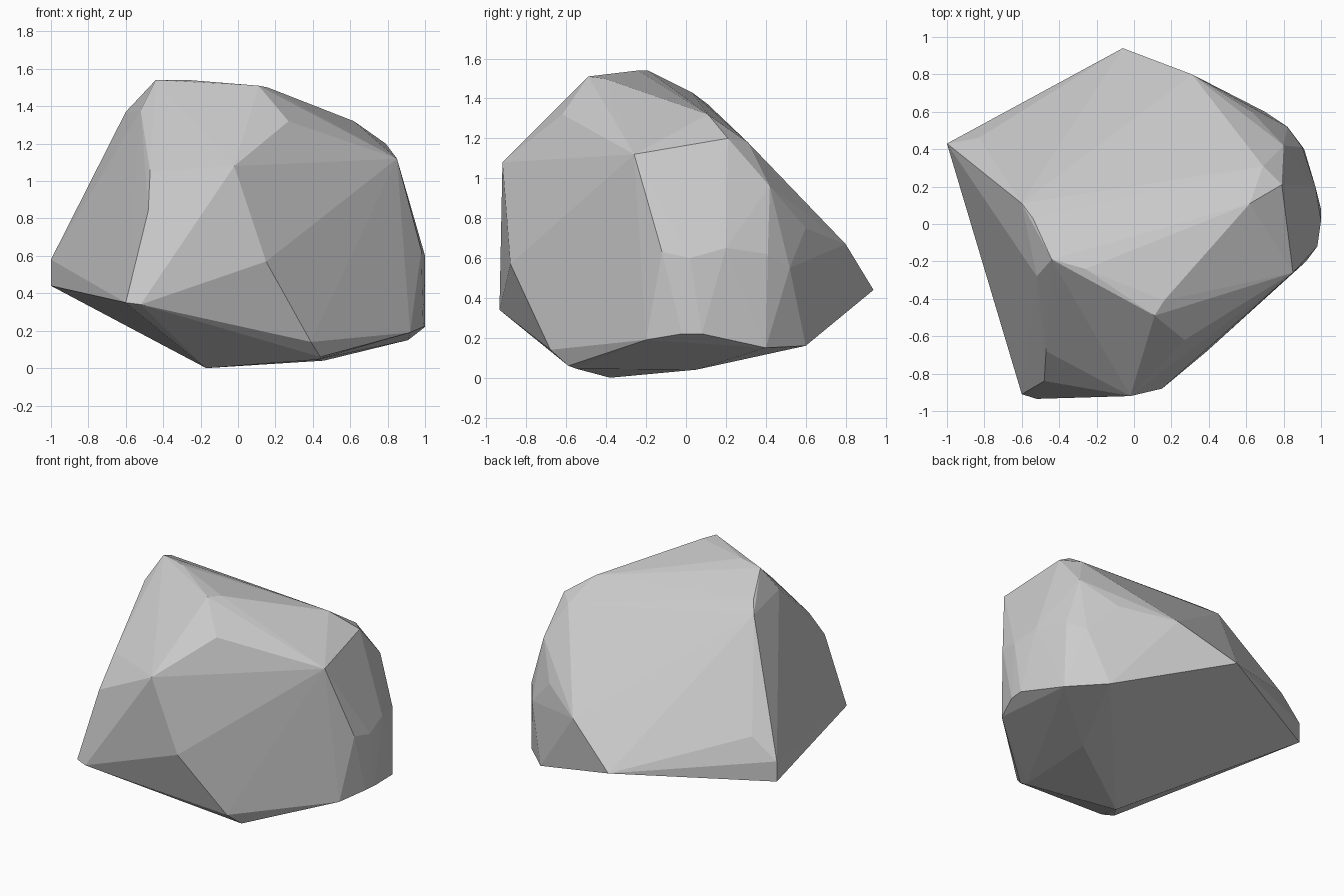
import bpy, bmesh

# Corner points of the boulder, grouped by region
underside = [(-0.17, -0.38, 0), (0.46, 0.05, 0.04), (0.42, -0.55, 0.045), (0.44, -0.59, 0.06),
             (0.39, -0.68, 0.14), (0.7, 0.6, 0.16), (0.91, 0.4, 0.15)]
left_and_back = [(-1, 0.43, 0.44), (-1, 0.43, 0.58), (-0.83, 0.46, 0.72),
                 (-0.06, 0.94, 0.44), (0.31, 0.8, 0.67), (0.63, 0.6, 0.75)]
front = [(-0.6, -0.91, 0.35), (-0.52, -0.935, 0.34), (-0.48, -0.84, 0.84), (-0.47, -0.68, 1.05),
         (-0.02, -0.92, 1.08), (0.15, -0.88, 0.57)]
crown = [(-0.52, -0.28, 1.38), (-0.44, -0.19, 1.54), (-0.26, -0.24, 1.54), (0.11, -0.49, 1.51),
         (0.16, -0.41, 1.5), (0.27, -0.62, 1.32), (-0.54, 0.03, 1.43), (-0.6, 0.11, 1.37),
         (0.62, 0.11, 1.32), (0.77, 0.13, 1.2), (0.79, 0.21, 1.2), (0.69, 0.31, 1.18),
         (0.85, -0.26, 1.12)]
right = [(0.8, 0.42, 0.96), (0.82, 0.52, 0.55), (0.9, 0.41, 0.62), (0.97, 0.2, 0.65),
         (1, 0.02, 0.6), (0.98, -0.12, 0.63), (0.92, -0.2, 0.19), (0.99, -0.02, 0.22),
         (1, 0.08, 0.22)]

# Boulder: chipped convex stone wrapped around the corners
bm = bmesh.new()
for co in underside + left_and_back + front + crown + right:
    bm.verts.new(co)
hull = bmesh.ops.convex_hull(bm, input=bm.verts)
loose = [v for v in bm.verts if not v.link_faces]
bmesh.ops.delete(bm, geom=loose, context='VERTS')
bmesh.ops.recalc_face_normals(bm, faces=bm.faces)

mesh = bpy.data.meshes.new("boulder")
bm.to_mesh(mesh)
bm.free()
bpy.context.collection.objects.link(bpy.data.objects.new("boulder", mesh))
